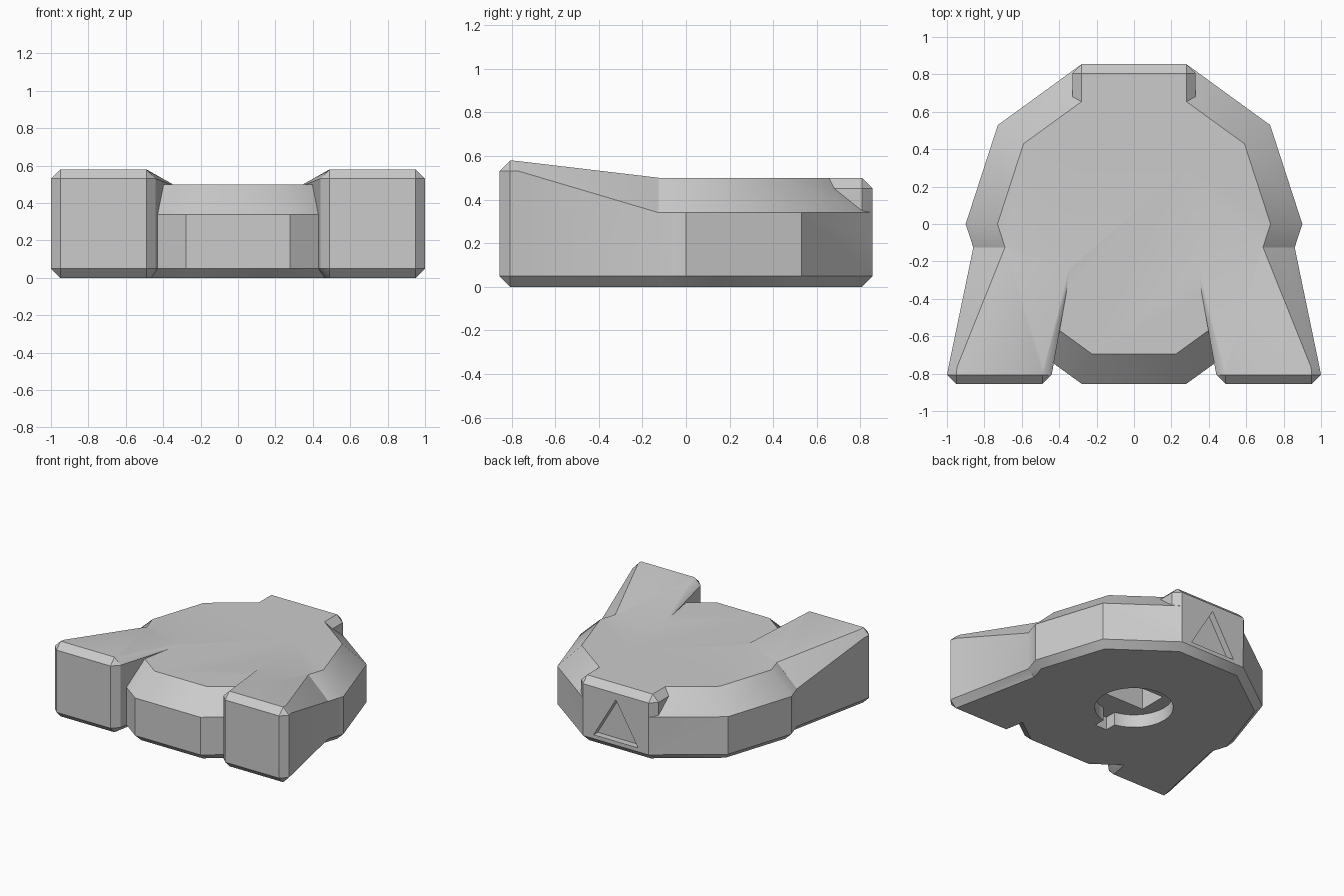
import bpy, bmesh, math

if "Cube" in bpy.data.objects:
    bpy.data.objects.remove(bpy.data.objects["Cube"])

grey = bpy.data.materials.new("light grey")
grey.diffuse_color = (0.6, 0.6, 0.6, 1)
grey.use_nodes = True
grey.node_tree.nodes["Principled BSDF"].inputs["Base Color"].default_value = grey.diffuse_color


def hull(name, points):
    """Convex solid around a set of points."""
    bm = bmesh.new()
    for p in points:
        bm.verts.new(p)
    res = bmesh.ops.convex_hull(bm, input=bm.verts[:])
    loose = {v for v in res["geom_interior"] + res["geom_unused"]
             if isinstance(v, bmesh.types.BMVert)}
    bmesh.ops.delete(bm, geom=list(loose), context='VERTS')
    bmesh.ops.dissolve_limit(bm, angle_limit=0.002, verts=bm.verts[:], edges=bm.edges[:])
    bmesh.ops.recalc_face_normals(bm, faces=bm.faces[:])
    me = bpy.data.meshes.new(name)
    bm.to_mesh(me)
    bm.free()
    me.materials.append(grey)
    ob = bpy.data.objects.new(name, me)
    bpy.context.collection.objects.link(ob)
    return ob


def ring(r, z, n):
    return [(r * math.cos(2 * math.pi * i / n), r * math.sin(2 * math.pi * i / n), z)
            for i in range(n)]


def box(x, y0, y1, z0, z1):
    return [(sx * x, y, z) for sx in (-1, 1) for y in (y0, y1) for z in (z0, z1)]


def combine(target, tool, operation):
    mod = target.modifiers.new(operation, 'BOOLEAN')
    mod.object, mod.operation, mod.solver = tool, operation, 'EXACT'
    bpy.context.view_layer.objects.active = target
    bpy.ops.object.modifier_apply(modifier=mod.name)
    bpy.data.objects.remove(tool)


# ten-sided body with a wide top chamfer
R = 0.9
back = R * math.sin(math.radians(72))
body = hull("body", ring(0.847, 0, 10) + ring(R, 0.05, 10)
            + ring(R, 0.34, 10) + ring(0.73, 0.5, 10))

# front arms: rear end buried in the body, front end a bevelled block
# each section: y, inner wall x, outer wall x, inner/outer wall top z, inner/outer top (x, z)
sections = [
    (-0.125, 0.318, 0.859, 0.483, 0.34, (0.318, 0.482), (0.69, 0.5)),
    (-0.766, 0.433, 0.992, 0.527, 0.53, (0.482, 0.575), (0.947, 0.576)),
    (-0.806, 0.44, 1.0, 0.53, 0.53, (0.49, 0.58), (0.95, 0.58)),
]
for side in (-1, 1):
    pts = []
    for y, xi, xo, zi, zo, ti, to in sections:
        sec = [(xi + 0.05, 0), (xi, 0.05), (xi, zi), ti, to, (xo, zo), (xo, 0.05), (xo - 0.05, 0)]
        pts += [(side * x, y, z) for x, z in sec]
    pts += [(side * x, -back, z) for x in (0.49, 0.95) for z in (0.05, 0.53)]
    combine(body, hull("front_arm", pts), 'UNION')

# bevelled block at the back
combine(body, hull("back_block", box(0.33, 0.3, back - 0.05, 0.2, 0.45)
                   + box(0.28, 0.3, back, 0.2, 0.45)
                   + box(0.28, 0.3, back - 0.05, 0.2, 0.5)), 'UNION')

# triangular recess in the back face
tri = [(-0.19, 0.08), (0.19, 0.08), (0, 0.4)]
combine(body, hull("triangle_cut", [(x, y, z) for x, z in tri for y in (back - 0.05, 1)]),
        'DIFFERENCE')

# round socket underneath, with a key notch and a deeper slot
combine(body, hull("socket_cut", ring(0.275, -0.1, 32) + ring(0.275, 0.1, 32)), 'DIFFERENCE')
combine(body, hull("notch_cut", box(0.05, -0.36, -0.1, -0.1, 0.1)), 'DIFFERENCE')
combine(body, hull("slot_cut", box(0.17, -0.11, 0.11, -0.1, 0.36)), 'DIFFERENCE')

# smooth shading with sharp edges kept
bpy.ops.object.select_all(action='DESELECT')
body.select_set(True)
bpy.context.view_layer.objects.active = body
bpy.ops.object.shade_smooth_by_angle(angle=math.radians(30))
